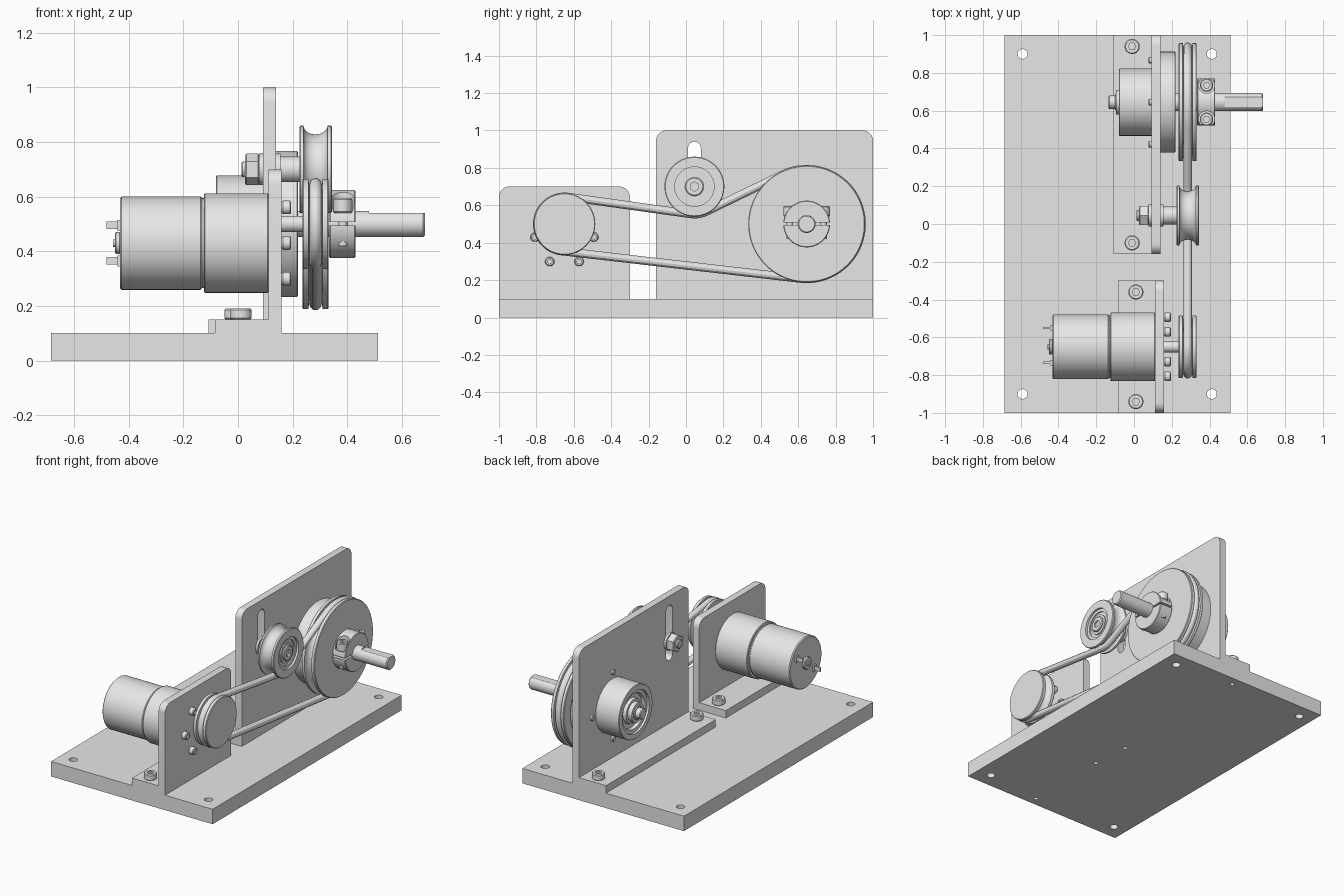
import bpy, bmesh, math
from mathutils import Matrix, Vector

old = bpy.data.objects.get("Cube")
if old:
    bpy.data.objects.remove(old, do_unlink=True)

grey = bpy.data.materials.new("plain grey")
grey.use_nodes = True
grey.diffuse_color = (0.8, 0.8, 0.8, 1)
grey.node_tree.nodes["Principled BSDF"].inputs["Base Color"].default_value = grey.diffuse_color
parts = []


def finish(bm, name):
    bmesh.ops.recalc_face_normals(bm, faces=bm.faces)
    mesh = bpy.data.meshes.new(name)
    bm.to_mesh(mesh)
    bm.free()
    mesh.materials.append(grey)
    obj = bpy.data.objects.new(name, mesh)
    bpy.context.collection.objects.link(obj)
    parts.append(obj)
    return obj


def lathe(name, profile, at, axis="X", n=64):
    """Turn (distance along axis, radius) points about an axis through at."""
    bm = bmesh.new()
    verts = [bm.verts.new((t, 0, r)) for t, r in profile]
    edges = [bm.edges.new(pair) for pair in zip(verts, verts[1:])]
    bmesh.ops.spin(bm, geom=verts + edges, cent=(0, 0, 0), axis=(1, 0, 0),
                   angle=math.tau, steps=n)
    bmesh.ops.remove_doubles(bm, verts=bm.verts, dist=1e-5)
    turn = Matrix.Rotation(-math.pi / 2, 4, "Y") if axis == "Z" else Matrix()
    bmesh.ops.transform(bm, matrix=Matrix.Translation(at) @ turn, verts=bm.verts)
    return finish(bm, name)


def rod(name, t0, t1, r, at, axis="X", n=48, chamfer=0.0):
    c = chamfer
    pts = [(t0, 0), (t0, r - c), (t0 + c, r), (t1 - c, r), (t1, r - c), (t1, 0)]
    if not c:
        pts = [pts[0], (t0, r), (t1, r), pts[-1]]
    return lathe(name, pts, at, axis, n)


def prism(name, outline, y0, y1, round_top=0.0, round_all=0.0):
    """Extrude an (x, z) outline along y, rounding edges that run along x."""
    bm = bmesh.new()
    face = bm.faces.new([bm.verts.new((x, y0, z)) for x, z in outline])
    moved = bmesh.ops.extrude_face_region(bm, geom=[face])["geom"]
    bmesh.ops.translate(bm, vec=(0, y1 - y0, 0),
                        verts=[v for v in moved if isinstance(v, bmesh.types.BMVert)])
    top = max(z for x, z in outline)
    picked = []
    for e in bm.edges:
        a, b = (v.co for v in e.verts)
        along_x = abs(a.y - b.y) < 1e-5 and abs(a.z - b.z) < 1e-5
        if along_x and (round_all or a.z > top - 1e-5):
            picked.append(e)
    size = round_all or round_top
    if size:
        bmesh.ops.bevel(bm, geom=picked, offset=size, segments=8, profile=0.5, affect="EDGES")
    return finish(bm, name)


def box(name, x0, x1, y0, y1, z0, z1, rounding=0.0):
    return prism(name, [(x0, z0), (x1, z0), (x1, z1), (x0, z1)], y0, y1, round_all=rounding)


def cut(obj, *cutters):
    for c in cutters:
        mod = obj.modifiers.new("cut", "BOOLEAN")
        mod.object, mod.operation, mod.solver = c, "DIFFERENCE", "EXACT"
    graph = bpy.context.evaluated_depsgraph_get()
    mesh = bpy.data.meshes.new_from_object(obj.evaluated_get(graph))
    obj.modifiers.clear()
    obj.data = mesh
    for c in cutters:
        parts.remove(c)
        bpy.data.objects.remove(c, do_unlink=True)
    return obj


def socket_screw(name, t0, t1, r, at, axis):
    head = rod(name, t0, t1, r, at, axis, 32, 0.005)
    return cut(head, rod("socket", t1 - 0.02, t1 + 0.02, r * 0.5, at, axis, 6))


# Axis positions of the three pulleys and the belt plane
DRIVE, IDLER, OUTPUT = (0, -0.65, 0.5), (0, 0.045, 0.7), (0, 0.645, 0.5)
MOTOR = (0, -0.65, 0.43)
BELT_X = 0.284

# Base plate with mounting and bracket holes
foot_bolts = [(0.01, -0.94), (0.01, -0.36), (-0.01, -0.1), (-0.01, 0.94)]
base = box("base_plate", -0.685, 0.512, -1, 1, 0, 0.1)
corners = [(x, y) for x in (-0.59, 0.412) for y in (-0.9, 0.9)]
cut(base, *[rod("drill", -0.1, 0.2, 0.026, (x, y, 0), "Z", 32) for x, y in corners],
    *[rod("drill", -0.1, 0.05, 0.014, (x, y, 0), "Z", 24) for x, y in foot_bolts])


# Angle brackets
def bracket(name, x0, x1, y0, y1, top):
    w = 0.048
    return prism(name, [(x0, 0.1), (x1, 0.1), (x1, top), (x1 - w, top),
                        (x1 - w, 0.15), (x0, 0.15)], y0, y1, round_top=0.055)


bracket("motor_bracket", -0.085, 0.16, -1, -0.3, 0.7)
tall = bracket("output_bracket", -0.108, 0.14, -0.16, 1, 1.0)
cut(tall, box("slot", 0, 0.3, 0.011, 0.079, 0.57, 0.94, 0.0335))
for x, y in foot_bolts:
    socket_screw("foot_bolt", 0.15, 0.19, 0.04, (x, y, 0), "Z")

# Gear motor with terminals and face screws
rod("gearbox", -0.125, 0.112, 0.182, MOTOR, n=80, chamfer=0.004)
rod("gearbox_seam", -0.135, -0.12, 0.165, MOTOR)
rod("motor_can", -0.432, -0.131, 0.171, MOTOR, n=80, chamfer=0.006)
rod("motor_rear_boss", -0.45, -0.43, 0.04, MOTOR, chamfer=0.004)
rod("motor_rear_shaft", -0.457, -0.44, 0.014, MOTOR)
for y, z in ((-0.55, 0.495), (-0.735, 0.365)):
    box("terminal", -0.482, -0.43, y - 0.006, y + 0.006, z - 0.014, z + 0.014)
    box("terminal_base", -0.442, -0.43, y - 0.015, y + 0.015, z - 0.02, z + 0.02)
for i in range(6):
    a = i * math.pi / 3
    spot = Vector(MOTOR) + Vector((0, 0.157 * math.cos(a), 0.151 * math.sin(a)))
    socket_screw("motor_screw", 0.16, 0.195, 0.025, spot, "X")
rod("motor_shaft", 0.1, 0.25, 0.03, DRIVE)


# Grooved pulleys
def groove(r, half, depth):
    """Rounded groove running from front to back of the rim."""
    steps = [math.pi * i / 12 for i in range(13)]
    return [(BELT_X + half * math.cos(a), r - depth * math.sin(a)) for a in steps]


def pulley(name, x0, x1, r, half, depth, at, face):
    lathe(name, face + [(x1, r - 0.004), (x1 - 0.004, r)] + groove(r, half, depth)
          + [(x0 + 0.004, r), (x0, r - 0.004), (x0, 0)], at, n=96)


pulley("drive_pulley", 0.236, 0.332, 0.165, 0.026, 0.04, DRIVE, [(0.332, 0)])
pulley("output_pulley", 0.236, 0.332, 0.312, 0.026, 0.04, OUTPUT, [(0.332, 0)])
pulley("idler_pulley", 0.225, 0.344, 0.16, 0.044, 0.032, IDLER,
       [(0.322, 0), (0.322, 0.085), (0.33, 0.085), (0.33, 0.105), (0.344, 0.105)])

# Idler axle, spacer and nut
socket_screw("idler_bolt_head", 0.315, 0.342, 0.05, IDLER, "X")
rod("idler_bearing_ring", 0.315, 0.33, 0.066, IDLER)
rod("idler_axle", 0.012, 0.32, 0.028, IDLER, chamfer=0.004)
rod("idler_spacer", 0.14, 0.228, 0.047, IDLER)
for x in (0.077, 0.14):
    rod("idler_washer", x, x + 0.015, 0.058, IDLER)
rod("idler_nut", 0.026, 0.078, 0.058, IDLER, n=6, chamfer=0.005)

# Flanged bearing housing with a stepped bearing recess at the back
lathe("bearing_housing", [(0.22, 0), (0.22, 0.263), (0.216, 0.267), (0.135, 0.267),
                          (0.135, 0.178), (-0.077, 0.178), (-0.08, 0.175), (-0.08, 0.142),
                          (-0.065, 0.142), (-0.065, 0.118), (-0.045, 0.112),
                          (-0.045, 0.085), (-0.065, 0.08), (-0.065, 0)], OUTPUT, n=80)
for i in range(4):
    a = i * math.pi / 2
    spot = Vector(OUTPUT) + Vector((0, 0.222 * math.cos(a), 0.222 * math.sin(a)))
    rod("flange_screw_tip", 0.078, 0.2, 0.017, spot, n=24, chamfer=0.003)

# Output shaft with a flat, and its retaining ring
shaft = rod("output_shaft", -0.1, 0.684, 0.048, OUTPUT, chamfer=0.006)
cut(shaft, box("flat", 0.48, 0.8, 0.5, 0.8, 0.54, 0.7))
rod("shaft_rear_end", -0.136, -0.09, 0.035, OUTPUT, chamfer=0.005)
rod("retaining_ring", -0.095, -0.06, 0.065, OUTPUT)

# Split clamp collar with two vertical screws
collar = rod("clamp_collar", 0.334, 0.43, 0.125, OUTPUT, n=80, chamfer=0.004)
screw_spots = [(0.384, 0.645 + s * 0.09, 0) for s in (-1, 1)]
cut(collar, box("split", 0.3, 0.5, 0.4, 0.9, 0.495, 0.507),
    *[rod("pocket", 0.54, 0.7, 0.043, p, "Z") for p in screw_spots])
for p in screw_spots:
    socket_screw("collar_screw", 0.54, 0.595, 0.035, p, "Z")
    rod("collar_screw_shank", 0.42, 0.545, 0.018, p, "Z", 24)

# Round belt: tangent path around the pulleys, passing under the idler
wheels = [(OUTPUT, 0.294), (IDLER, -0.148), (DRIVE, 0.146)]
headings = []
for i, (c, s) in enumerate(wheels):
    c2, s2 = wheels[(i + 1) % len(wheels)]
    dy, dz = c2[1] - c[1], c2[2] - c[2]
    headings.append(math.atan2(dz, dy) - math.asin((s2 - s) / math.hypot(dy, dz)))
path = []
for i, (c, s) in enumerate(wheels):
    sign = math.copysign(1, s)
    start = headings[i - 1] - sign * math.pi / 2
    sweep = sign * ((sign * (headings[i] - headings[i - 1])) % math.tau)
    steps = max(8, int(abs(sweep) * 14))
    for k in range(steps + 1):
        a = start + sweep * k / steps
        path.append((BELT_X, c[1] + abs(s) * math.cos(a), c[2] + abs(s) * math.sin(a)))
curve = bpy.data.curves.new("belt_path", "CURVE")
curve.dimensions = "3D"
curve.bevel_depth, curve.bevel_resolution = 0.022, 4
spline = curve.splines.new("POLY")
spline.points.add(len(path) - 1)
for point, co in zip(spline.points, path):
    point.co = (*co, 1)
spline.use_cyclic_u = True
curve.materials.append(grey)
helper = bpy.data.objects.new("belt_path", curve)
bpy.context.collection.objects.link(helper)
belt_mesh = bpy.data.meshes.new_from_object(
    helper.evaluated_get(bpy.context.evaluated_depsgraph_get()))
belt = bpy.data.objects.new("belt", belt_mesh)
bpy.context.collection.objects.link(belt)
bpy.data.objects.remove(helper, do_unlink=True)
parts.append(belt)

# Smooth round surfaces, keep edges crisp
for obj in parts:
    obj.data.polygons.foreach_set("use_smooth", [True] * len(obj.data.polygons))
    obj.data.set_sharp_from_angle(angle=math.radians(30))
